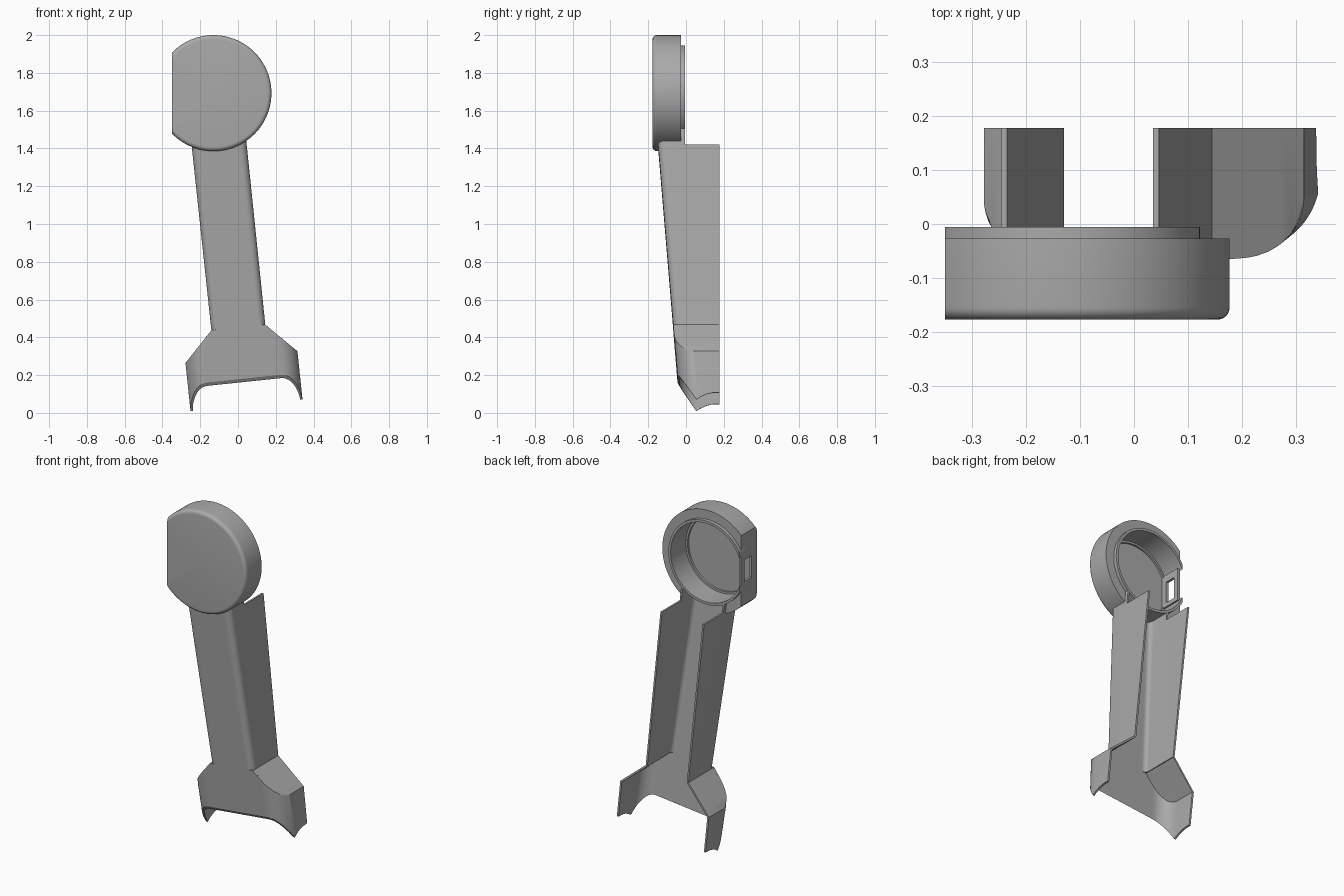
import bpy, bmesh, math
from mathutils import Vector

if "Cube" in bpy.data.objects:
    bpy.data.objects.remove(bpy.data.objects["Cube"])

TILT = math.radians(6)
C, S = math.cos(TILT), math.sin(TILT)
AXIS = 0.049            # sideways offset of the tilted arm axis
BACK = 0.178            # rear edge of the side walls
WALL = 0.011
CAP = Vector((-0.13, 0, 1.693))

grey = bpy.data.materials.new("plain grey")
grey.use_nodes = True
grey.diffuse_color = (0.4, 0.4, 0.4, 1)
grey.node_tree.nodes["Principled BSDF"].inputs["Base Color"].default_value = (0.4, 0.4, 0.4, 1)


def place(v, y, w):
    """Tilted arm coordinates (across, depth, along) to world."""
    u = v + AXIS
    return Vector((u * C - w * S, y, u * S + w * C))


def front(w):
    return -0.045 - 0.083 * (w - 0.177)


def make(name, verts, faces, fix=True):
    mesh = bpy.data.meshes.new(name)
    mesh.from_pydata([tuple(p) for p in verts], [], faces)
    if fix:
        bm = bmesh.new()
        bm.from_mesh(mesh)
        bmesh.ops.remove_doubles(bm, verts=bm.verts, dist=1e-5)
        bmesh.ops.recalc_face_normals(bm, faces=bm.faces)
        bm.to_mesh(mesh)
        bm.free()
    mesh.materials.append(grey)
    ob = bpy.data.objects.new(name, mesh)
    bpy.context.collection.objects.link(ob)
    return ob


def apply(ob, mod):
    bpy.ops.object.select_all(action="DESELECT")
    bpy.context.view_layer.objects.active = ob
    ob.select_set(True)
    bpy.ops.object.modifier_apply(modifier=mod.name)


def cut(ob, cutter, keep=False):
    mod = ob.modifiers.new("cut", "BOOLEAN")
    mod.operation, mod.solver, mod.object = "DIFFERENCE", "EXACT", cutter
    apply(ob, mod)
    if not keep:
        bpy.data.objects.remove(cutter)


def smooth(ob):
    bpy.ops.object.select_all(action="DESELECT")
    bpy.context.view_layer.objects.active = ob
    ob.select_set(True)
    bpy.ops.object.shade_smooth_by_angle(angle=math.radians(30))


def prism(name, a, b):
    """Solid between two matching loops of points."""
    n = len(a)
    sides = [(i, (i + 1) % n, n + (i + 1) % n, n + i) for i in range(n)]
    return make(name, a + b, sides + [tuple(range(n)), tuple(range(n, 2 * n))])


def box(name, lo, hi):
    def ring(z):
        return [(lo[0], lo[1], z), (hi[0], lo[1], z), (hi[0], hi[1], z), (lo[0], hi[1], z)]
    return prism(name, ring(lo[2]), ring(hi[2]))


def disc(name, r, y0, y1, n=96):
    def ring(y):
        return [CAP + Vector((r * math.cos(k * math.tau / n), y, r * math.sin(k * math.tau / n)))
                for k in range(n)]
    return prism(name, ring(y0), ring(y1))


def channel(name, rows):
    """Open U-shaped shell from sections (w, half width, full half width, corner radius)."""
    verts, n = [], 40
    for w, half, full, r in rows:
        verts.append(place(half, BACK, w))
        for k in range(n + 1):
            v = half * math.sin(math.pi * (0.5 - k / n))
            d = max(0, abs(v) - (full - r))
            verts.append(place(v, front(w) + r - math.sqrt(max(0, r * r - d * d)), w))
        verts.append(place(-half, BACK, w))
    m = n + 3
    faces = [(i * m + j, i * m + j + 1, (i + 1) * m + j + 1, (i + 1) * m + j)
             for i in range(len(rows) - 1) for j in range(m - 1)]
    ob = make(name, verts, faces, fix=False)
    mod = ob.modifiers.new("wall", "SOLIDIFY")
    mod.thickness, mod.offset, mod.use_even_offset = WALL, -1, True
    apply(ob, mod)
    return ob


# Arm: tapered channel trimmed level behind the cap and round inside it
arm = channel("arm", [(1.6, 0.1455, 0.1455, 0.035), (0.445, 0.1435, 0.1435, 0.035)])
cut(arm, box("trim", (-1, -0.006, 1.42), (1, 1, 2)))
cut(arm, disc("trim", 0.246, -0.4, 0.4))
smooth(arm)

# Foot: sloping shoulders flaring to wide rounded sides
rows = []
for k in range(9):
    t = k / 8
    rows.append((0.45 - 0.158 * t, 0.143 + 0.155 * t, 0.298, 0.1))
rows.append((0.0, 0.298, 0.298, 0.1))
foot = channel("foot", rows)
edge = [(-0.3, 0.177), (-0.045, 0.177), (0.055, 0.035), (0.08, 0.051),
        (0.11, 0.064), (0.14, 0.071), (0.3, 0.074), (0.3, -0.2), (-0.3, -0.2)]
cut(foot, prism("trim", [place(-1, y, w) for y, w in edge], [place(1, y, w) for y, w in edge]))
smooth(foot)

# Round cap: lathed cup with a raised rear lip
profile = [(0, -0.177), (0.285, -0.177)]
for k in range(1, 7):
    a = k / 6 * math.pi / 2
    profile.append((0.285 + 0.022 * math.sin(a), -0.155 - 0.022 * math.cos(a)))
profile += [(0.307, -0.027), (0.252, -0.027), (0.252, -0.006), (0.237, -0.006),
            (0.237, -0.15), (0.225, -0.15), (0.225, -0.162), (0, -0.162)]
n, m = 128, len(profile)
verts = [CAP + Vector((r * math.cos(k * math.tau / n), y, r * math.sin(k * math.tau / n)))
         for k in range(n) for r, y in profile]
faces = [(k * m + j, k * m + j + 1, (k + 1) % n * m + j + 1, (k + 1) % n * m + j)
         for k in range(n) for j in range(m - 1)]
cap = make("round_cap", verts, faces)
bm = bmesh.new()
bm.from_mesh(cap.data)
bmesh.ops.dissolve_degenerate(bm, dist=1e-5, edges=bm.edges)
bm.to_mesh(cap.data)
bm.free()

# Opening where the arm channel enters the cap wall
half = 0.1455 - WALL
def opening(w):
    return [place(v, y, w) for v, y in ((-half, front(w) + WALL), (half, front(w) + WALL),
                                        (half, 0.3), (-half, 0.3))]
entry = prism("entry", opening(1.3), opening(1.62))
cut(entry, disc("core", 0.252, -0.4, 0.4, n=128))
cut(cap, entry)
cut(cap, box("flat", (-1, -1, 1), (-0.35, 1, 2.2)))
smooth(cap)

# Flat side wall of the cap with a rectangular window
side = box("flat_side_wall", (-0.35, -0.17, CAP.z - 0.1), (-0.335, -0.027, CAP.z + 0.1))
cut(side, box("window", (-0.5, -0.125, CAP.z - 0.075), (-0.2, -0.06, CAP.z + 0.055)))
smooth(side)
